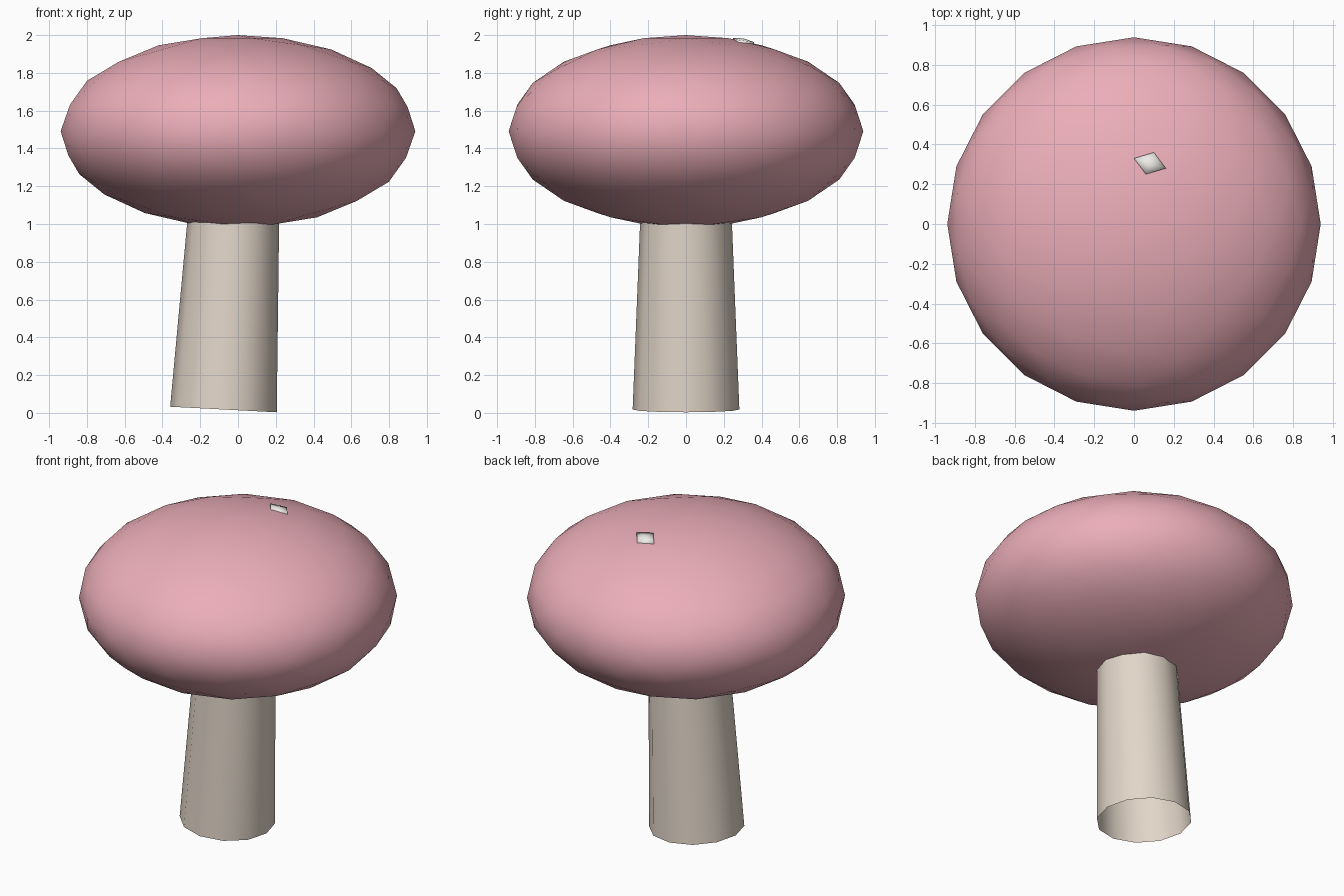
import bpy, bmesh
from math import radians, sqrt
from mathutils import Matrix

if "Cube" in bpy.data.objects:
    bpy.data.objects.remove(bpy.data.objects["Cube"])

CAP_Z, CAP_R, CAP_H = 1.491, 0.939, 0.509


def make_object(name, bm, color, smooth=True):
    mesh = bpy.data.meshes.new(name)
    bmesh.ops.recalc_face_normals(bm, faces=bm.faces)
    bm.to_mesh(mesh)
    bm.free()
    for p in mesh.polygons:
        p.use_smooth = smooth
    mat = bpy.data.materials.new(name + "_color")
    mat.diffuse_color = (*color, 1)
    mat.use_nodes = True
    mat.node_tree.nodes["Principled BSDF"].inputs["Base Color"].default_value = mat.diffuse_color
    mesh.materials.append(mat)
    obj = bpy.data.objects.new(name, mesh)
    bpy.context.collection.objects.link(obj)
    return obj


def cap_height(x, y):
    return CAP_Z + CAP_H * sqrt(1 - (x * x + y * y) / CAP_R ** 2)


# Cap: flattened icosphere
bm = bmesh.new()
bmesh.ops.create_icosphere(bm, subdivisions=3, radius=1)
bmesh.ops.scale(bm, vec=(CAP_R, CAP_R, CAP_H), verts=bm.verts)
bmesh.ops.translate(bm, vec=(0, 0, CAP_Z), verts=bm.verts)
make_object("mushroom_cap", bm, (0.83, 0.42, 0.48))

# Stem: open tapered tube, leaning slightly, ending inside the cap
LENGTH = 1.1
bm = bmesh.new()
bmesh.ops.create_cone(bm, cap_ends=False, segments=12, radius1=0.2825,
                      radius2=0.2387, depth=LENGTH)
bmesh.ops.translate(bm, vec=(0, 0, LENGTH / 2), verts=bm.verts)
bmesh.ops.transform(bm, matrix=Matrix.Translation((-0.077, 0, 0.018))
                    @ Matrix.Rotation(radians(3), 4, 'Y'), verts=bm.verts)
make_object("mushroom_stem", bm, (0.76, 0.67, 0.58))

# Spot: small four-sided chip that follows the top of the cap
outline = [(0.0, 0.33), (0.06, 0.25), (0.16, 0.28), (0.10, 0.36)]
bm = bmesh.new()
top = [bm.verts.new((x, y, cap_height(x, y) + 0.005)) for x, y in outline]
low = [bm.verts.new((x, y, cap_height(x, y) - 0.03)) for x, y in outline]
peak = bm.verts.new((0.08, 0.305, cap_height(0.08, 0.305) + 0.012))
for i in range(4):
    j = (i + 1) % 4
    bm.faces.new((top[i], top[j], peak))
    bm.faces.new((low[i], low[j], top[j], top[i]))
bm.faces.new(low[::-1])
make_object("cap_spot", bm, (0.85, 0.83, 0.8))
